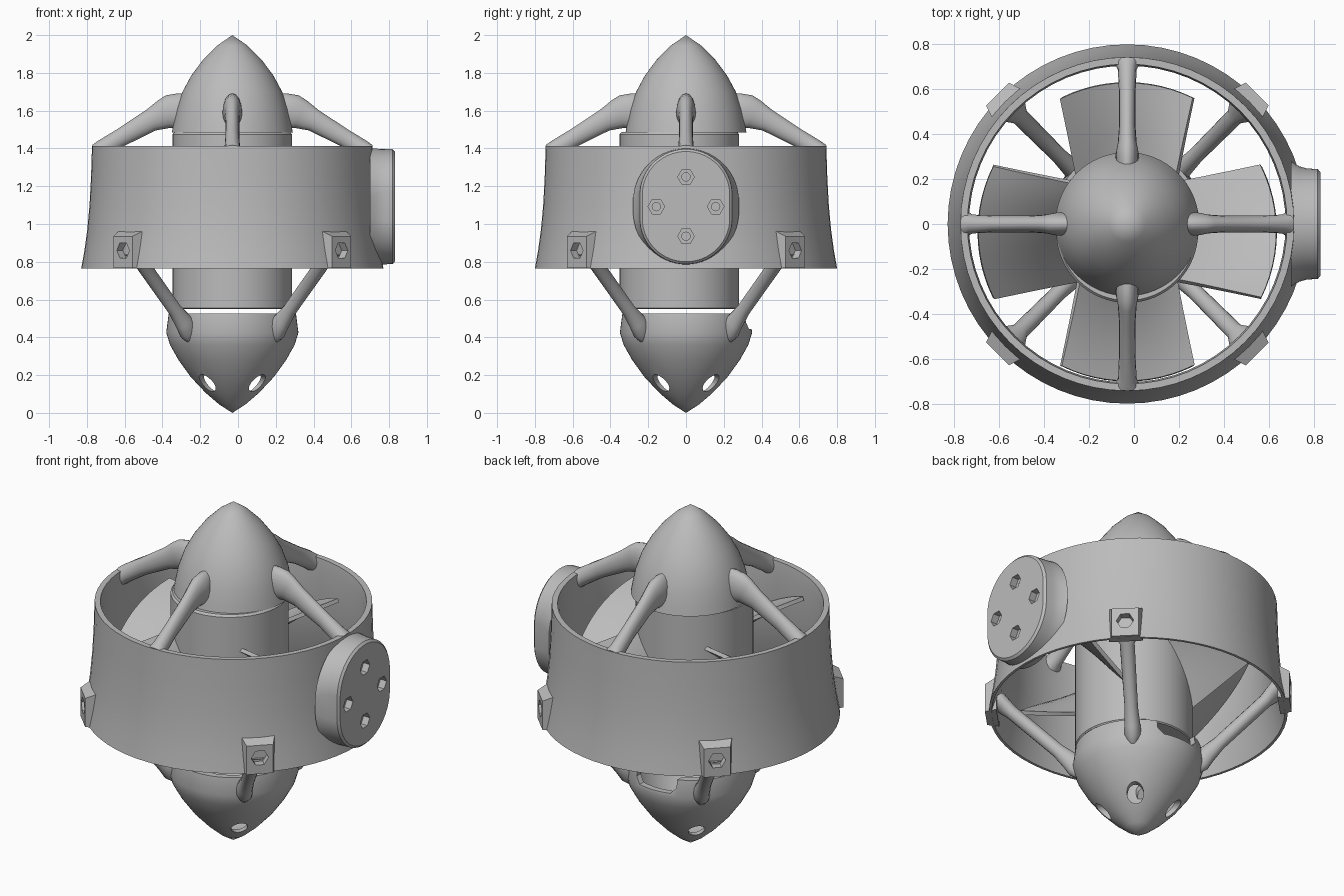
import bpy, bmesh, math
from math import sin, cos, pi, radians
from mathutils import Matrix, Vector

if "Cube" in bpy.data.objects:
    bpy.data.objects.remove(bpy.data.objects["Cube"], do_unlink=True)

AXIS = Matrix.Translation((-0.03, 0, 0))   # duct axis, offset by the side mount
ROTOR_SHIFT = -0.035                       # motor and blades sit slightly forward
DIAGONALS = [radians(45 + 90 * i) for i in range(4)]
SQUARES = [radians(90 * i) for i in range(4)]

grey = bpy.data.materials.new("plain grey")
grey.use_nodes = True
grey.diffuse_color = (0.5, 0.5, 0.5, 1)
grey.node_tree.nodes["Principled BSDF"].inputs["Base Color"].default_value = (0.5, 0.5, 0.5, 1)


def finish(name, bm, angle=0.0):
    """Turn a bmesh into an object, spun around the duct axis."""
    bmesh.ops.remove_doubles(bm, verts=bm.verts, dist=1e-5)
    bmesh.ops.recalc_face_normals(bm, faces=bm.faces)
    bm.transform(AXIS @ Matrix.Rotation(angle, 4, 'Z'))
    mesh = bpy.data.meshes.new(name)
    bm.to_mesh(mesh)
    bm.free()
    mesh.materials.append(grey)
    obj = bpy.data.objects.new(name, mesh)
    bpy.context.collection.objects.link(obj)
    return obj


def activate(obj):
    bpy.ops.object.select_all(action='DESELECT')
    obj.select_set(True)
    bpy.context.view_layer.objects.active = obj


def smooth(obj, angle=35):
    activate(obj)
    bpy.ops.object.shade_smooth_by_angle(angle=radians(angle))


def cut(obj, cutters):
    activate(obj)
    for cutter in cutters:
        mod = obj.modifiers.new("cut", 'BOOLEAN')
        mod.operation, mod.solver, mod.object = 'DIFFERENCE', 'EXACT', cutter
        bpy.ops.object.modifier_apply(modifier=mod.name)


def revolve(name, profile, closed=False, steps=64):
    bm = bmesh.new()
    pts = profile + profile[:1] if closed else profile
    verts = [bm.verts.new((r, 0, z)) for r, z in pts]
    edges = [bm.edges.new(pair) for pair in zip(verts, verts[1:])]
    bmesh.ops.spin(bm, geom=verts + edges, cent=(0, 0, 0), axis=(0, 0, 1),
                   angle=2 * pi, steps=steps)
    return finish(name, bm)


def loft(name, rings, angle=0.0):
    """Skin a list of equal-length rings and cap both ends."""
    bm = bmesh.new()
    rows = [[bm.verts.new(p) for p in ring] for ring in rings]
    n = len(rows[0])
    for a, b in zip(rows, rows[1:]):
        for i in range(n):
            bm.faces.new((a[i], a[(i + 1) % n], b[(i + 1) % n], b[i]))
    bm.faces.new(rows[0])
    bm.faces.new(rows[-1])
    return finish(name, bm, angle)


def strut(name, stations, angle):
    """Elliptical bar; each station is radius, height, half width, half depth."""
    (r0, z0, *_), (r1, z1, *_) = stations[0], stations[-1]
    normal = Vector((z1 - z0, 0, r0 - r1)).normalized()
    rings = [[Vector((r, w * cos(t), z)) + normal * d * sin(t)
              for t in (2 * pi * i / 16 for i in range(16))]
             for r, z, w, d in stations]
    smooth(loft(name, rings, angle), 50)


def rod(radius, inner, outer, y, z, angle, sides):
    """Radial cutter between two distances from the axis."""
    ring = [(y + radius * cos(2 * pi * i / sides), z + radius * sin(2 * pi * i / sides))
            for i in range(sides)]
    obj = loft("cutter", [[(x, *p) for p in ring] for x in (inner, outer)], angle)
    obj.hide_render = True
    return obj


# Flared duct
duct = revolve("duct", [(0.80, 0.765), (0.783, 0.86), (0.768, 0.97), (0.756, 1.10),
                        (0.748, 1.25), (0.743, 1.412), (0.712, 1.412), (0.705, 1.35),
                        (0.71, 1.10), (0.735, 0.92), (0.785, 0.765)], closed=True)

# Central motor housing
motor = revolve("motor_housing", [(0, 0.55), (0.31, 0.55), (0.316, 0.556),
                                  (0.316, 1.475), (0.306, 1.487), (0, 1.487)])
motor.location.y = ROTOR_SHIFT
smooth(motor)

# Upper nose cone
smooth(revolve("upper_nose", [(0, 2.0), (0.08, 1.945), (0.155, 1.87), (0.218, 1.785),
                              (0.264, 1.70), (0.295, 1.61), (0.312, 1.53),
                              (0.32, 1.485), (0, 1.485)]))

# Hollow lower cone with four drain holes and a notch at the back of its rim
outer = [(0, 0), (0.07, 0.045), (0.14, 0.105), (0.22, 0.19), (0.285, 0.28),
         (0.33, 0.36), (0.35, 0.425), (0.337, 0.525)]
inner = [(r - 0.035, z) for r, z in outer[:0:-1] if r > 0.1] + [(0, 0.06)]
cone = revolve("lower_cone", outer + inner)
cutters = [rod(0.045, -0.6, 0.6, 0, 0.158, a, 20) for a in DIAGONALS[:2]]
notch = [(y, z) for y, z in [(-0.13, 0.6), (-0.13, 0.48), (-0.10, 0.445),
                             (0.10, 0.445), (0.13, 0.48), (0.13, 0.6)]]
cutters.append(loft("cutter", [[(x, *p) for p in notch] for x in (0.2, 0.5)], radians(90)))
cut(cone, cutters)
smooth(cone)

# Stadium-shaped side mount, flaring slightly into the duct
rings = []
for x, half, top in [(0.73, 0.28, 0.308), (0.765, 0.258, 0.307), (0.80, 0.248, 0.306),
                     (0.848, 0.245, 0.305), (0.86, 0.232, 0.292)]:
    ring = []
    for i in range(48):
        t = 2 * pi * (i + 0.5) / 48
        bar = (top - half) * (1 if sin(t) > 0 else -1)
        ring.append((x, half * cos(t), 1.092 + half * sin(t) + bar))
    rings.append(ring)
mount = loft("side_mount", rings)
mount_cutters = []
for t in SQUARES:
    y, z = 0.157 * cos(t), 1.092 + 0.157 * sin(t)
    mount_cutters += [rod(0.044, 0.82, 0.9, y, z, 0, 6), rod(0.022, 0.775, 0.9, y, z, 0, 16)]
cut(mount, mount_cutters)
smooth(mount)
cutters += mount_cutters

# Bolt bosses on the outside of the duct
for a in DIAGONALS:
    rings = [[(x, -w, 0.766), (x, w, 0.766), (x, w, top), (x, -w, top)]
             for x, w, top in [(0.755, 0.092, 0.965), (0.818, 0.072, 0.935)]]
    boss = loft("bolt_boss", rings, a)
    holes = [rod(0.047, 0.772, 0.9, 0, 0.86, a, 6)]
    cut(boss, holes)
    cut(duct, holes)
    cutters += holes
smooth(duct)

# Upper struts, nose to duct rim
for a in SQUARES:
    strut("upper_strut", [(0.722, 1.372, 0.06, 0.05), (0.69, 1.395, 0.042, 0.05),
                          (0.59, 1.458, 0.037, 0.048), (0.43, 1.55, 0.037, 0.06),
                          (0.36, 1.582, 0.042, 0.08), (0.31, 1.59, 0.052, 0.1),
                          (0.25, 1.60, 0.05, 0.1), (0.18, 1.62, 0.03, 0.08)], a)

# Lower struts, duct to lower cone
for a in DIAGONALS:
    strut("lower_strut", [(0.745, 0.865, 0.075, 0.045), (0.715, 0.83, 0.065, 0.042),
                          (0.68, 0.795, 0.04, 0.037), (0.43, 0.545, 0.036, 0.038),
                          (0.365, 0.48, 0.042, 0.052), (0.33, 0.44, 0.046, 0.06),
                          (0.30, 0.41, 0.03, 0.05)], a)

# Twisted fan blades
for a in SQUARES:
    bm = bmesh.new()
    grid = []
    for i in range(9):
        u = i / 8
        radius, half = 0.30 + 0.365 * u, 0.215 + 0.08 * u
        low = 0.78 + 0.15 * u
        row = []
        for j in range(13):
            v = j / 6 - 1
            y = v * half
            z = 1.28 + (low - 1.28) * (v + 1) / 2 + 0.03 * (1 - v * v)
            row.append(bm.verts.new((math.sqrt(radius ** 2 - y * y), y, z)))
        grid.append(row)
    for p, q in zip(grid, grid[1:]):
        for j in range(12):
            bm.faces.new((p[j], q[j], q[j + 1], p[j + 1]))
    blade = finish("fan_blade", bm, a)
    blade.location.y = ROTOR_SHIFT
    solid = blade.modifiers.new("thickness", 'SOLIDIFY')
    solid.thickness, solid.offset = 0.022, 0
    activate(blade)
    bpy.ops.object.modifier_apply(modifier=solid.name)
    smooth(blade)

# Remove the cutting helpers
for obj in cutters:
    bpy.data.objects.remove(obj, do_unlink=True)
